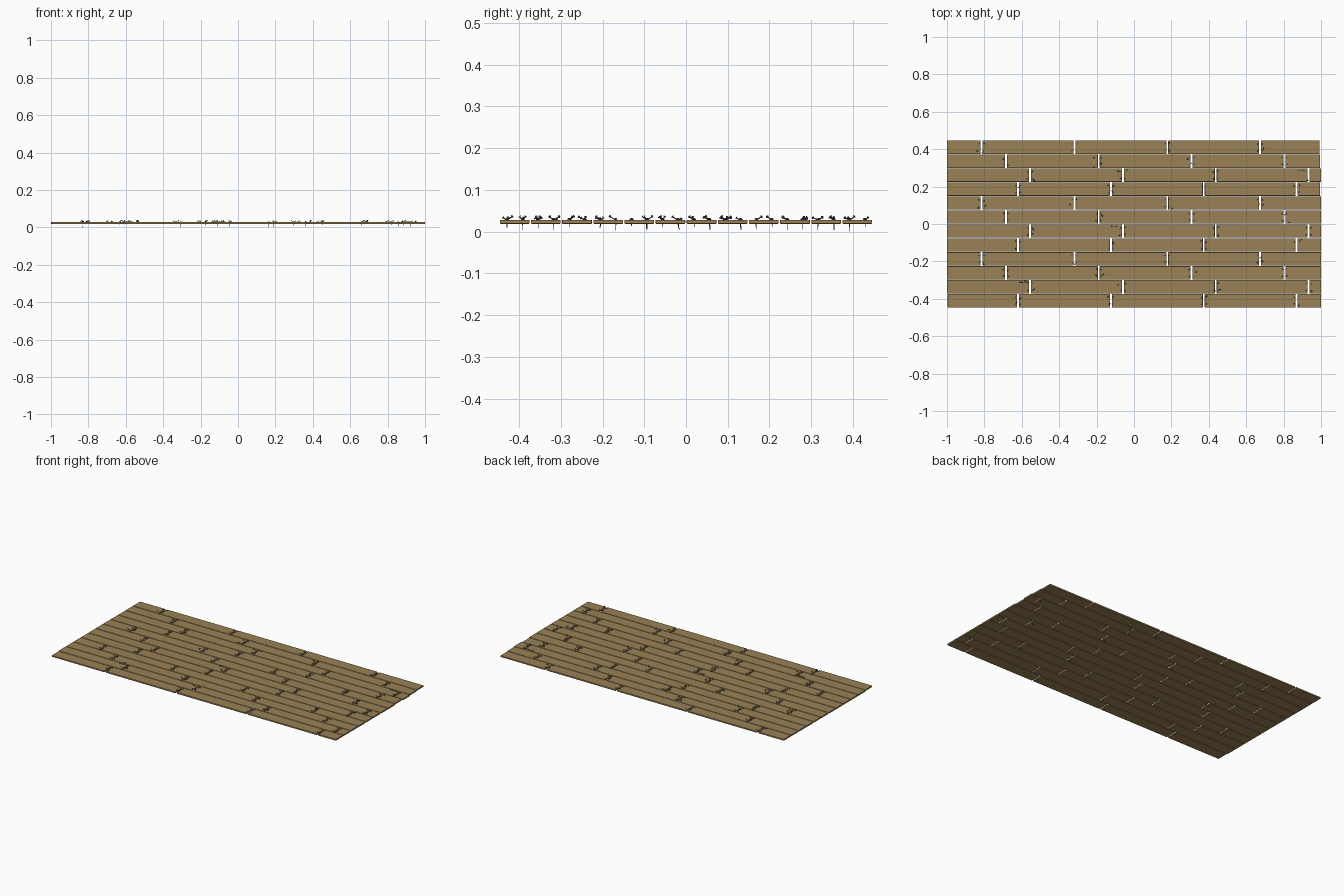
import bpy, bmesh, random
from mathutils import Vector, Matrix

if "Cube" in bpy.data.objects:
    bpy.data.objects.remove(bpy.data.objects["Cube"])
random.seed(4)

def material(name, col):
    m = bpy.data.materials.new(name)
    m.diffuse_color = (*col, 1)
    m.use_nodes = True
    m.node_tree.nodes["Principled BSDF"].inputs["Base Color"].default_value = m.diffuse_color
    return m

WOOD = material("tan wood", (0.32, 0.22, 0.09))
IRON = material("dark iron", (0.07, 0.075, 0.08))

def finish(bm, name, mat):
    me = bpy.data.meshes.new(name)
    bm.to_mesh(me)
    bm.free()
    me.materials.append(mat)
    ob = bpy.data.objects.new(name, me)
    bpy.context.collection.objects.link(ob)
    return ob

ROWS, PITCH, WIDTH = 12, 0.0746, 0.0712
Z0, Z1, GAP = 0.0190, 0.0285, 0.010
FIRST_JOINT = [-0.815, -0.685, -0.556, -0.620]   # stagger repeats every four rows

def plank(x0, x1, y):
    bm = bmesh.new()
    bmesh.ops.create_cube(bm, size=1, matrix=Matrix.LocRotScale(
        Vector(((x0 + x1) / 2, y, (Z0 + Z1) / 2)), None,
        Vector((x1 - x0, WIDTH, Z1 - Z0))))
    bmesh.ops.bevel(bm, geom=bm.edges[:], offset=0.0016, segments=2,
                    profile=0.5, affect='EDGES')
    finish(bm, "floor_plank", WOOD)

def rod(bm, a, b, r0, r1, n=8):
    # tapered round bar from a to b
    a, b = Vector(a), Vector(b)
    q = (b - a).to_track_quat('Z', 'Y')
    bmesh.ops.create_cone(bm, cap_ends=True, segments=n, radius1=r0, radius2=r1,
                          depth=(b - a).length,
                          matrix=Matrix.LocRotScale((a + b) / 2, q, None))

def nail(bm, x, y, proud, tip, bend):
    # straight shank through the plank, bent part and flat head above it
    base = Vector((x, y, Z1 - 0.001))
    top = Vector((x + bend[0], y + bend[1], Z1 + proud))
    rod(bm, (x + bend[0] * 0.2, y - bend[1] * 0.2, tip), base, 0.0004, 0.0013)
    rod(bm, base, top, 0.0013, 0.0013)
    d = (top - base).normalized()
    rod(bm, top, top + d * 0.0012, 0.0034, 0.0034, 10)

nails = bmesh.new()
first = True
for row in range(ROWS):
    y = (ROWS / 2 - 0.5 - row) * PITCH
    joints = [FIRST_JOINT[row % 4] + 0.4965 * k for k in range(4)]
    left = -0.996 if row == ROWS - 1 else -1.0
    right = 0.991 if row == 0 else (0.995 if row in (1, 3) else 1.0)
    # planks between the end joints
    cuts = [left - GAP / 2] + joints + [right + GAP / 2]
    for a, b in zip(cuts, cuts[1:]):
        plank(a + GAP / 2, b - GAP / 2, y)
    # two nails either side of every joint
    for j in joints:
        for sx in (-1, 1):
            for sy in (-1, 1):
                bent = random.random() < 0.3
                s = 0.014 if bent else 0.002
                bend = (random.uniform(-s, s), random.uniform(-s, s))
                proud = random.uniform(0.004, 0.008) if bent else random.uniform(0.0005, 0.002)
                tip = random.uniform(0.002, 0.012) if random.random() < 0.2 else Z0 + 0.001
                if first:
                    tip, first = 0.0, False
                nail(nails, j + sx * 0.013, y + sy * 0.0185, proud, tip, bend)

# loose nails lying flat beside a few joints
for x, y in ((0.90, 0.286), (-0.09, -0.014), (-0.585, -0.312)):
    rod(nails, (x + 0.03, y, Z1 + 0.0015), (x - 0.028, y + 0.002, Z1 + 0.0015), 0.0004, 0.0014)
    rod(nails, (x - 0.028, y + 0.002, Z1 + 0.002), (x - 0.0295, y + 0.002, Z1 + 0.002), 0.0034, 0.0034, 10)
finish(nails, "joint_nails", IRON)
